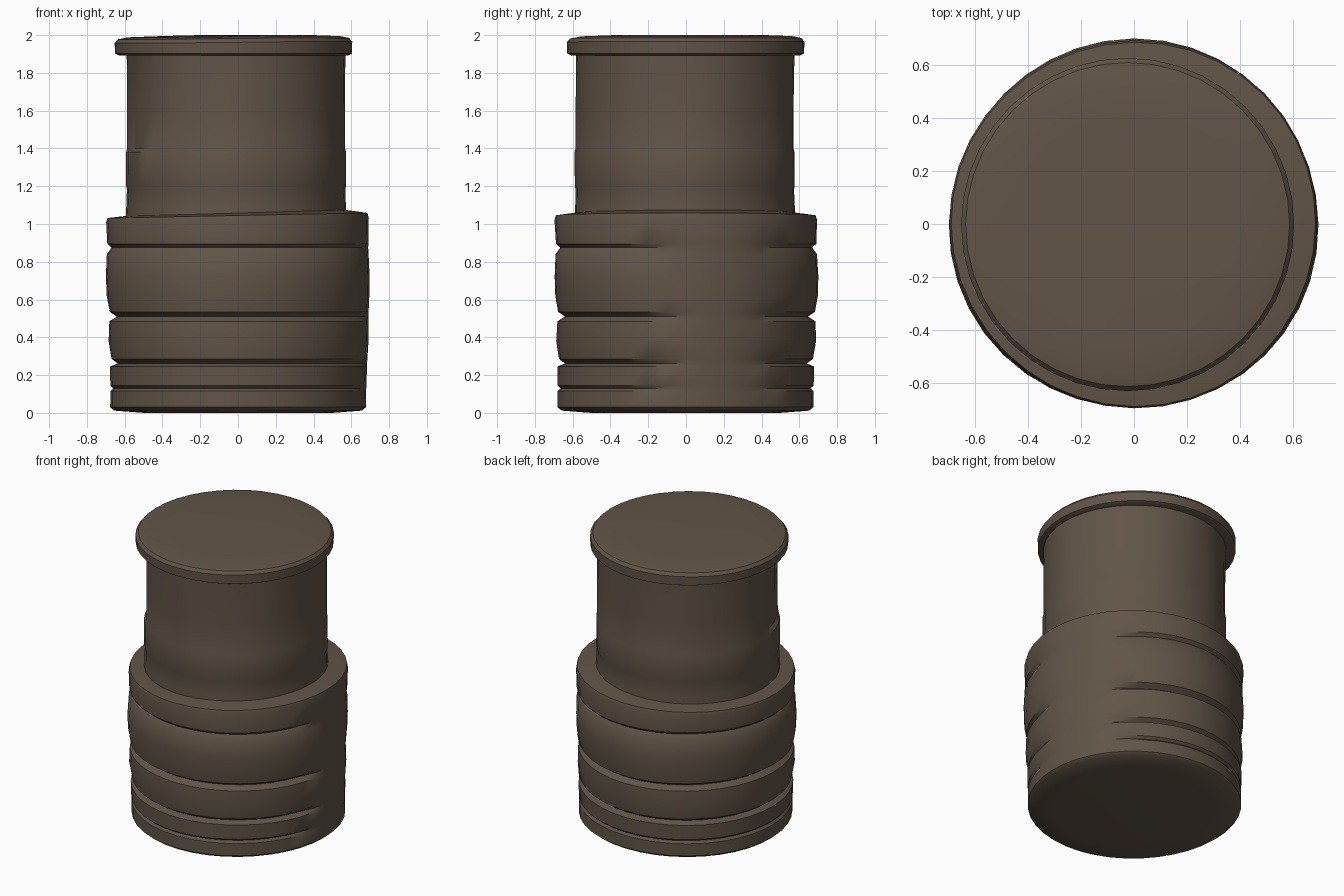
import bpy, bmesh, math
from math import sin, cos, pi

cube = bpy.data.objects.get("Cube")
if cube:
    bpy.data.objects.remove(cube, do_unlink=True)

SIDES = 40

mat = bpy.data.materials.new("dark brown")
mat.use_nodes = True
color = (0.12, 0.09, 0.063, 1)
mat.diffuse_color = color
mat.node_tree.nodes["Principled BSDF"].inputs["Base Color"].default_value = color


def worn(a):
    """1 where the grooves are intact, 0 on the worn strip of the +x side."""
    d = abs((a - 0.26 + pi) % (2 * pi) - pi)
    t = min(max((d - 0.25) / 0.35, 0), 1)
    return t * t * (3 - 2 * t)


def lathe(name, profile, centre_x=0.0, centre_y=0.0, shape=None):
    """Revolve (z, radius) points, with end caps; shape adjusts each point."""
    bm = bmesh.new()
    rings = []
    for point in profile:
        ring = []
        for i in range(SIDES):
            a = 2 * pi * i / SIDES
            z, r = shape(a, *point) if shape else point
            ring.append(bm.verts.new((centre_x + r * cos(a), centre_y + r * sin(a), z)))
        rings.append(ring)
    for low, high in zip(rings, rings[1:]):
        for i in range(SIDES):
            j = (i + 1) % SIDES
            bm.faces.new((low[i], low[j], high[j], high[i]))
    bm.faces.new(rings[0][::-1])
    bm.faces.new(rings[-1])
    mesh = bpy.data.meshes.new(name)
    bm.to_mesh(mesh)
    bm.free()
    mesh.materials.append(mat)
    obj = bpy.data.objects.new(name, mesh)
    bpy.context.collection.objects.link(obj)
    bpy.ops.object.select_all(action='DESELECT')
    obj.select_set(True)
    bpy.context.view_layer.objects.active = obj
    bpy.ops.object.shade_smooth_by_angle(angle=math.radians(38))


# Ribbed base: height, radius, groove depth
base_profile = [
    (0, 0.5, 0), (0.012, 0.655, 0), (0.03, 0.677, 0), (0.115, 0.677, 0),
    (0.13, 0.677, 0.015), (0.145, 0.678, 0), (0.245, 0.68, 0),
    (0.262, 0.68, 0.04), (0.285, 0.682, 0.01), (0.38, 0.688, 0),
    (0.485, 0.688, 0.005), (0.51, 0.688, 0.045), (0.535, 0.69, 0.01),
    (0.62, 0.695, 0), (0.72, 0.698, 0), (0.84, 0.694, 0.002),
    (0.875, 0.692, 0.025), (0.895, 0.693, 0.004), (1.02, 0.695, 0),
    (1.045, 0.688, 0), (1.06, 0.57, 0), (1.06, 0.4, 0),
]


def base_shape(a, z, r, depth):
    tilt = 0.014 * cos(a) * max(0, z - 0.9) / 0.15
    wobble = 0.003 * sin(3 * a + 5 * z)
    return z + tilt, r - depth * worn(a) + wobble


lathe("ribbed_base", base_profile, shape=base_shape)


# Worn column with shallow vertical folds and a dented front corner
def column_shape(a, z, r):
    fold = 0.004 * sin(7 * a) * sin(pi * (z - 1) / 0.9)
    dent = 0.018 if 1.39 < z < 1.86 and 3.2 < a < 3.9 else 0
    return z, r + fold - dent


column_profile = [(1.02, 0.585), (1.1, 0.581), (1.185, 0.578), (1.2, 0.582),
                  (1.38, 0.582), (1.4, 0.577), (1.6, 0.577), (1.8, 0.577), (1.91, 0.58)]
lathe("column", column_profile, -0.01, -0.004, column_shape)


# Rounded lid rim
def lid_shape(a, z, r):
    return z - (0.008 * max(0, sin(a - 2)) if z > 1.95 else 0), r


lid_profile = [(1.89, 0.5), (1.892, 0.605), (1.903, 0.627), (1.965, 0.629),
               (1.985, 0.612), (1.995, 0.56), (2.0, 0.42)]
lathe("lid", lid_profile, -0.024, -0.002, lid_shape)
